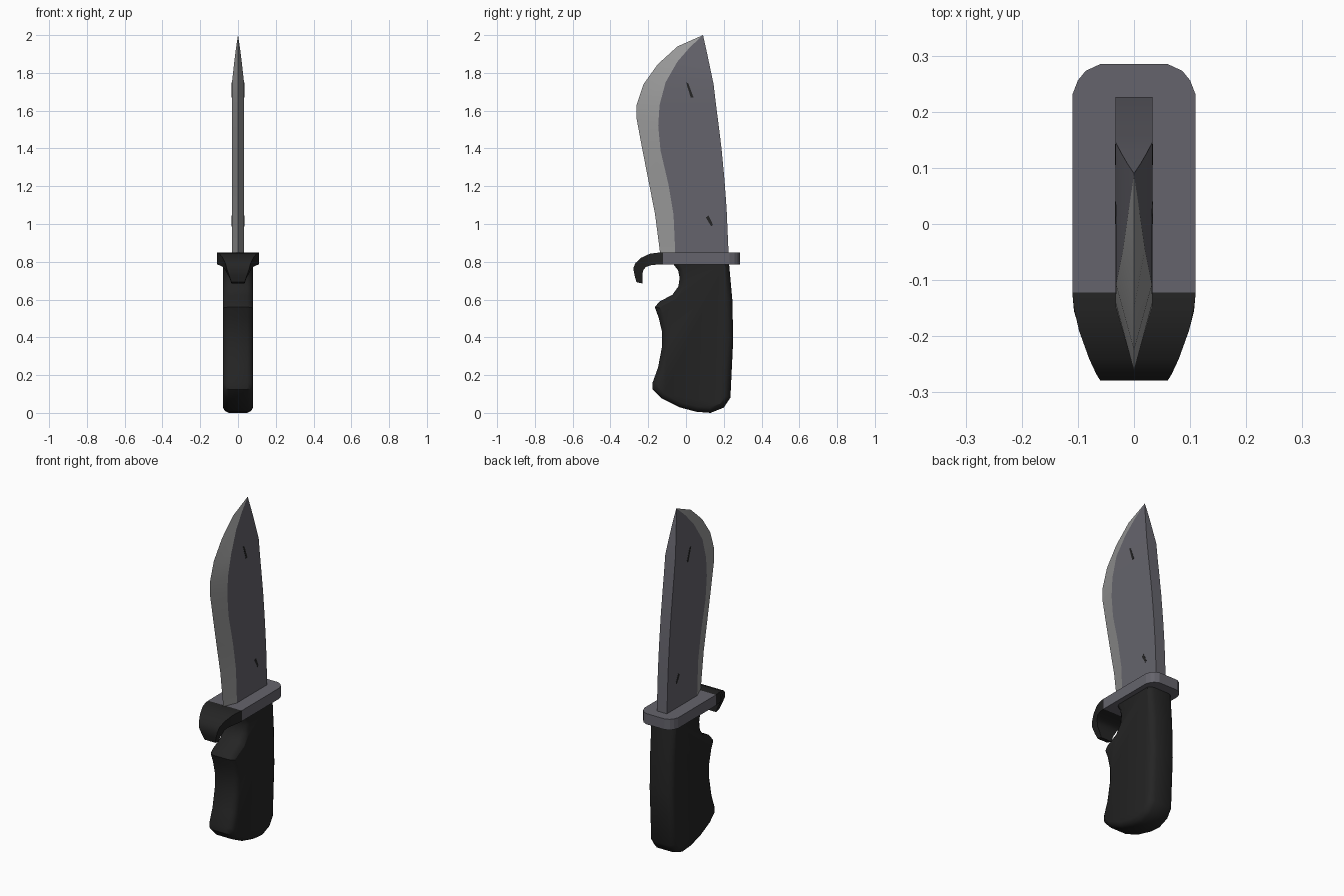
import bpy, bmesh, math
from mathutils import Vector

if "Cube" in bpy.data.objects:
    bpy.data.objects.remove(bpy.data.objects["Cube"])


def material(name, color):
    mat = bpy.data.materials.new(name)
    mat.use_nodes = True
    mat.diffuse_color = (*color, 1)
    mat.node_tree.nodes["Principled BSDF"].inputs["Base Color"].default_value = (*color, 1)
    return mat


steel = material("dark steel", (0.13, 0.127, 0.15))
edge_steel = material("ground edge steel", (0.32, 0.32, 0.32))
rubber = material("black rubber", (0.018, 0.018, 0.018))


def loft(name, rings, materials, smooth_angle=None, segment_material=lambda k: 0):
    """Skin a list of equal-length closed rings and cap both ends."""
    bm = bmesh.new()
    rows = [[bm.verts.new(p) for p in ring] for ring in rings]
    count = len(rows[0])
    for lower, upper in zip(rows, rows[1:]):
        for k in range(count):
            n = (k + 1) % count
            face = bm.faces.new((lower[k], lower[n], upper[n], upper[k]))
            face.material_index = segment_material(k)
    bm.faces.new(rows[0][::-1])
    bm.faces.new(rows[-1])
    bmesh.ops.remove_doubles(bm, verts=bm.verts, dist=0.0005)
    bmesh.ops.recalc_face_normals(bm, faces=bm.faces)
    mesh = bpy.data.meshes.new(name)
    bm.to_mesh(mesh)
    bm.free()
    for mat in materials:
        mesh.materials.append(mat)
    obj = bpy.data.objects.new(name, mesh)
    bpy.context.collection.objects.link(obj)
    if smooth_angle:
        bpy.ops.object.select_all(action="DESELECT")
        obj.select_set(True)
        bpy.context.view_layer.objects.active = obj
        bpy.ops.object.shade_smooth_by_angle(angle=math.radians(smooth_angle))
    return obj


def inset_outline(points, distance):
    """Move a counter-clockwise outline inwards along its corner normals."""
    result = []
    for i, p in enumerate(points):
        before = (Vector(p) - Vector(points[i - 1])).normalized()
        after = (Vector(points[(i + 1) % len(points)]) - Vector(p)).normalized()
        tangent = (before + after).normalized()
        result.append(Vector(p) + Vector((-tangent.y, tangent.x)) * distance)
    return result


# Blade: cutting edge, grind line and spine, each as (y, z), from guard to tip
half_thickness = 0.033
blade_rows = [
    ((-0.135, 0.83), (-0.056, 0.83), (0.226, 0.83)),
    ((-0.165, 1.06), (-0.066, 1.05), (0.215, 1.08)),
    ((-0.197, 1.22), (-0.093, 1.21), (0.204, 1.23)),
    ((-0.234, 1.41), (-0.135, 1.39), (0.188, 1.4)),
    ((-0.262, 1.56), (-0.147, 1.52), (0.172, 1.53)),
    ((-0.262, 1.63), (-0.14, 1.63), (0.159, 1.63)),
    ((-0.225, 1.74), (-0.108, 1.75), (0.146, 1.74)),
    ((-0.15, 1.845), (-0.045, 1.86), (0.127, 1.83)),
    ((-0.045, 1.94), (0.02, 1.935), (0.108, 1.92)),
    ((0.09, 2), (0.09, 2), (0.09, 2)),
]


def blade_ring(edge, ridge, spine):
    def width(z):
        return half_thickness * min(1, max(0, (2 - z) / 0.26)) ** 0.85
    wr, ws = width(ridge[1]), width(spine[1])
    return [(0, *edge), (wr, *ridge), (ws, *spine), (-ws, *spine), (-wr, *ridge)]


loft("blade", [blade_ring(*row) for row in blade_rows], [steel, edge_steel], 10,
     lambda k: 1 if k in (0, 4) else 0)

# Small dark nicks on both blade faces
nicks = {
    "upper_nick": [(0, 1.75), (0.012, 1.745), (0.04, 1.67), (0.025, 1.67)],
    "lower_nick": [(0.105, 1.035), (0.12, 1.045), (0.143, 0.995), (0.133, 0.988)],
}
for name, outline in nicks.items():
    for side, label in ((1, "left"), (-1, "right")):
        loft(f"{name}_{label}",
             [[(side * (half_thickness + d), *p) for p in outline] for d in (-0.004, 0.001)],
             [rubber])

# Guard plate with rounded back corners
corner = [(0.11, -0.122), (0.11, 0.23), (0.1, 0.256), (0.086, 0.273), (0.06, 0.285)]
guard_outline = corner + [(-x, y) for x, y in reversed(corner)]
loft("guard", [[(x, y, z) for x, y in guard_outline] for z in (0.785, 0.848)], [steel])

# Finger hook: half width, outer (y, z), inner (y, z)
hook_rows = [
    (0.11, (-0.122, 0.848), (-0.122, 0.785)),
    (0.107, (-0.15, 0.848), (-0.155, 0.785)),
    (0.098, (-0.19, 0.843), (-0.185, 0.782)),
    (0.08, (-0.24, 0.82), (-0.212, 0.773)),
    (0.067, (-0.268, 0.793), (-0.225, 0.758)),
    (0.06, (-0.279, 0.765), (-0.23, 0.74)),
    (0.047, (-0.272, 0.727), (-0.231, 0.72)),
    (0.035, (-0.262, 0.692), (-0.23, 0.685)),
]
loft("finger_hook",
     [[(w, *o), (-w, *o), (-w, *i), (w, *i)] for w, o, i in hook_rows], [rubber], 35)

# Handle: side outline (y, z) with finger groove, rounded off towards both sides
handle_outline = [
    (-0.075, 0.82), (-0.065, 0.785), (-0.042, 0.755), (-0.034, 0.715), (-0.04, 0.67),
    (-0.072, 0.625), (-0.14, 0.59), (-0.165, 0.56), (-0.145, 0.505), (-0.127, 0.43),
    (-0.128, 0.345), (-0.148, 0.24), (-0.177, 0.16), (-0.177, 0.125), (-0.13, 0.077),
    (-0.035, 0.03), (0.055, 0.006), (0.13, 0), (0.2, 0.028), (0.235, 0.08),
    (0.25, 0.39), (0.245, 0.6), (0.225, 0.82),
]
layers = [(0.05, 0), (0.069, 0.01), (0.08, 0.028)]
layers = [(-x, d) for x, d in reversed(layers)] + layers
loft("handle",
     [[(x, *p) for p in inset_outline(handle_outline, d)] for x, d in layers], [rubber], 32)
